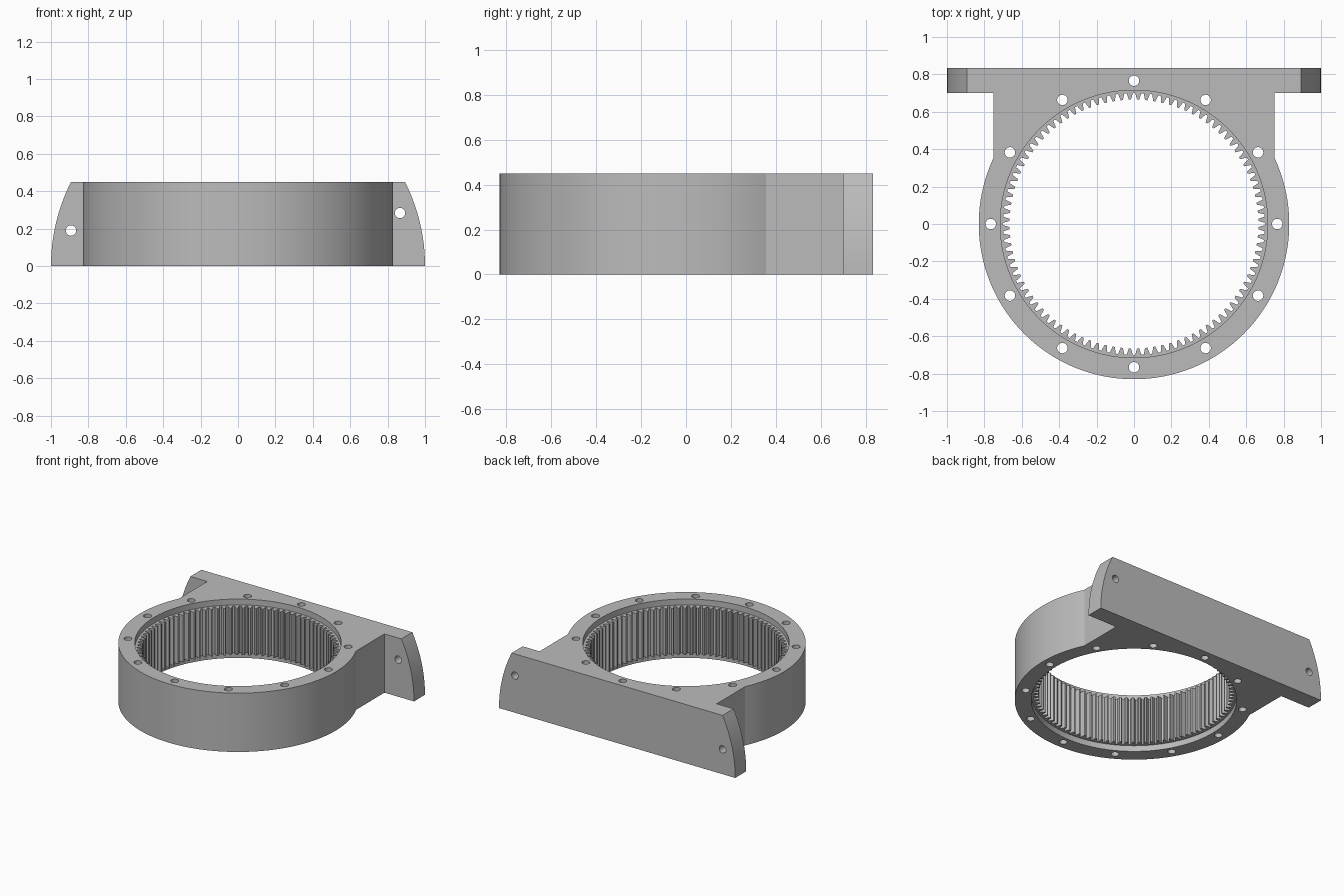
import bpy, bmesh, math
from mathutils import Matrix, Vector

if "Cube" in bpy.data.objects:
    bpy.data.objects.remove(bpy.data.objects["Cube"])

HEIGHT, OUTER, BORE, BOLT_CIRCLE = 0.45, 0.83, 0.715, 0.766
TEETH, ROOT, TIP, LEDGE = 96, 0.7, 0.665, 0.045

metal = bpy.data.materials.new("grey metal")
metal.use_nodes = True
grey = (0.5, 0.5, 0.5, 1)
metal.diffuse_color = grey
metal.node_tree.nodes["Principled BSDF"].inputs["Base Color"].default_value = grey


def add_object(name, bm):
    bmesh.ops.recalc_face_normals(bm, faces=bm.faces)
    mesh = bpy.data.meshes.new(name)
    bm.to_mesh(mesh)
    bm.free()
    mesh.materials.append(metal)
    obj = bpy.data.objects.new(name, mesh)
    bpy.context.collection.objects.link(obj)
    return obj


def prism(name, points, along):
    """Extrude a closed outline of 3D points along a vector."""
    bm = bmesh.new()
    face = bm.faces.new([bm.verts.new(p) for p in points])
    moved = bmesh.ops.extrude_face_region(bm, geom=[face], use_keep_orig=True)
    verts = [v for v in moved["geom"] if isinstance(v, bmesh.types.BMVert)]
    bmesh.ops.translate(bm, verts=verts, vec=Vector(along))
    return add_object(name, bm)


def cylinder(name, radius, depth, centre, sides, turn=Matrix()):
    bm = bmesh.new()
    bmesh.ops.create_cone(bm, cap_ends=True, segments=sides, radius1=radius,
                          radius2=radius, depth=depth,
                          matrix=Matrix.Translation(centre) @ turn)
    return add_object(name, bm)


def combine(target, other, operation):
    mod = target.modifiers.new(operation.lower(), "BOOLEAN")
    mod.operation, mod.solver, mod.object = operation, "EXACT", other
    bpy.context.view_layer.objects.active = target
    bpy.ops.object.modifier_apply(modifier=mod.name)
    bpy.data.objects.remove(other)


def polar(r, a, z=0):
    return (r * math.cos(a), r * math.sin(a), z)


# Housing: round body running into a square shoulder at the back
half, back = 0.75, 0.76
start = math.acos(half / OUTER)
sweep = math.pi + 2 * start
outline = [polar(OUTER, start - sweep * i / 128) for i in range(129)]
outline += [(-half, back, 0), (half, back, 0)]
housing = prism("gear_housing", outline, (0, 0, HEIGHT))

# Mounting plate with arched ends
end = math.asin(HEIGHT)
arc = [(math.cos(end * i / 16), 0.7, math.sin(end * i / 16)) for i in range(17)]
plate = prism("mounting_plate", arc + [(-x, y, z) for x, y, z in reversed(arc)],
              (0, 0.133, 0))
combine(housing, plate, "UNION")

# Bore, bolt holes and the two plate holes
combine(housing, cylinder("bore_cutter", BORE, 2, (0, 0, 0), 192), "DIFFERENCE")
for i in range(12):
    centre = polar(BOLT_CIRCLE, math.radians(30 * i))
    combine(housing, cylinder("bolt_cutter", 0.028, 2, centre, 24), "DIFFERENCE")
sideways = Matrix.Rotation(math.pi / 2, 4, "X")
for x, z in ((-0.893, 0.19), (0.866, 0.284)):
    cutter = cylinder("plate_cutter", 0.028, 0.5, (x, 0.77, z), 24, sideways)
    combine(housing, cutter, "DIFFERENCE")

# Internal gear teeth, set back from both faces of the housing
pitch = 2 * math.pi / TEETH
mid = (ROOT + TIP) / 2
tooth = [(-0.36, ROOT), (-0.25, mid), (-0.13, TIP),
         (0.13, TIP), (0.25, mid), (0.36, ROOT)]
bm = bmesh.new()
loops = []
for i in range(TEETH):
    for offset, r in tooth:
        a = (i + 0.5 + offset) * pitch
        loops.append([bm.verts.new(polar(rad, a, z)) for rad, z in (
            (BORE, LEDGE), (r, LEDGE), (r, HEIGHT - LEDGE), (BORE, HEIGHT - LEDGE))])
for a, b in zip(loops, loops[1:] + loops[:1]):
    for k in range(3):
        bm.faces.new((a[k], a[k + 1], b[k + 1], b[k]))
teeth = add_object("gear_teeth", bm)
# An open strip needs its normals turned toward the axis
wall = teeth.data.polygons[1]
if wall.normal.dot(wall.center * Vector((1, 1, 0))) > 0:
    teeth.data.flip_normals()

# Smooth round walls, crisp edges
for obj in (housing, teeth):
    bpy.ops.object.select_all(action="DESELECT")
    obj.select_set(True)
    bpy.context.view_layer.objects.active = obj
    bpy.ops.object.shade_smooth_by_angle(angle=math.radians(20))
